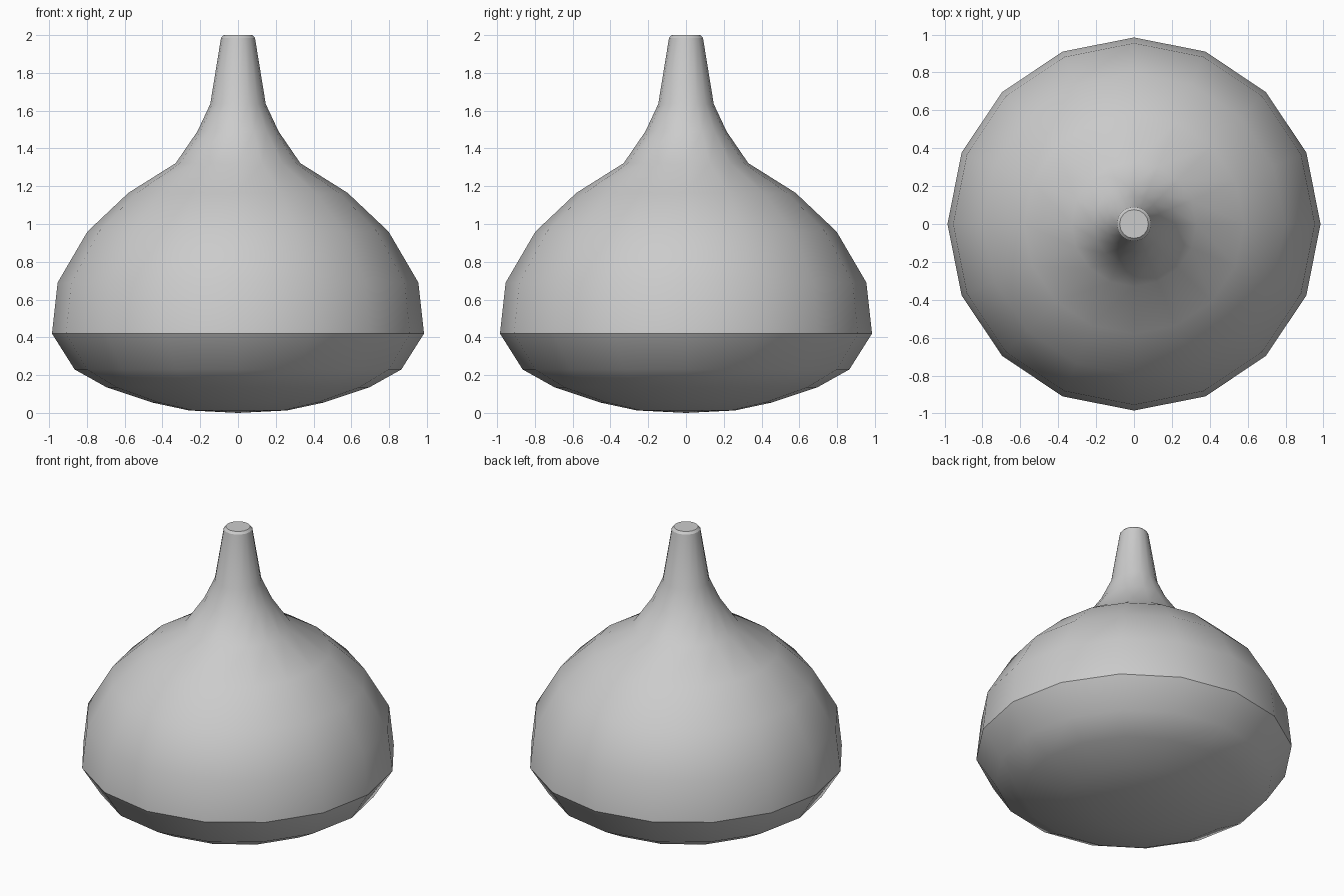
import bpy, bmesh, math

cube = bpy.data.objects.get("Cube")
if cube:
    bpy.data.objects.remove(cube, do_unlink=True)

SIDES = 16

# Material
grey = bpy.data.materials.new("plain_grey")
grey.use_nodes = True
colour = (0.6, 0.6, 0.6, 1)
grey.diffuse_color = colour
grey.node_tree.nodes["Principled BSDF"].inputs["Base Color"].default_value = colour


def lathe(name, profile, material):
    """Spin (radius, height) points around z; ends on the axis close to a fan."""
    bm = bmesh.new()
    verts = [bm.verts.new((r, 0, z)) for r, z in profile]
    edges = [bm.edges.new(pair) for pair in zip(verts, verts[1:])]
    bmesh.ops.spin(bm, geom=verts + edges, cent=(0, 0, 0), axis=(0, 0, 1),
                   angle=math.tau, steps=SIDES, use_merge=True)
    bmesh.ops.remove_doubles(bm, verts=bm.verts, dist=0.0005)
    bmesh.ops.recalc_face_normals(bm, faces=bm.faces)
    mesh = bpy.data.meshes.new(name)
    bm.to_mesh(mesh)
    bm.free()
    mesh.materials.append(material)
    obj = bpy.data.objects.new(name, mesh)
    bpy.context.collection.objects.link(obj)
    bpy.ops.object.select_all(action="DESELECT")
    obj.select_set(True)
    bpy.context.view_layer.objects.active = obj
    bpy.ops.object.shade_smooth_by_angle(angle=math.radians(30))
    return obj


# Rounded underside, sharp waist, domed shoulder, flared neck, chamfered tip
underside = [(0, 0), (0.26, 0.013), (0.455, 0.055), (0.695, 0.135), (0.865, 0.23)]
shoulder = [(0.985, 0.42), (0.955, 0.69), (0.797, 0.96), (0.58, 1.165)]
neck = [(0.33, 1.322), (0.215, 1.49), (0.147, 1.635), (0.09, 1.985)]
tip = [(0.076, 2.0), (0, 2.0)]
lathe("onion_shaped_body", underside + shoulder + neck + tip, grey)
